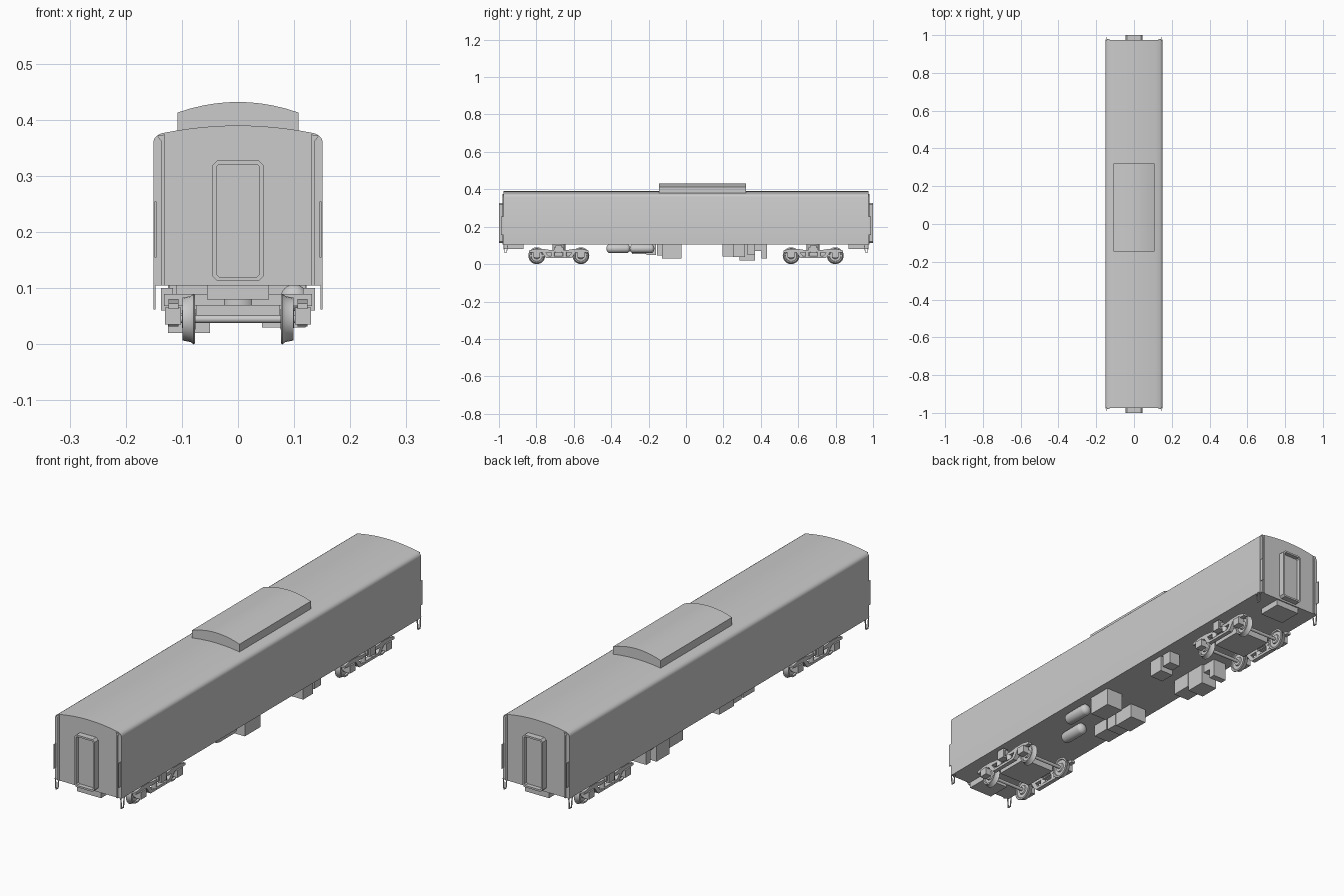
import bpy, bmesh, math
from mathutils import Vector

if "Cube" in bpy.data.objects:
    bpy.data.objects.remove(bpy.data.objects["Cube"])


def finish(name, bm, angle=35):
    bmesh.ops.recalc_face_normals(bm, faces=bm.faces)
    me = bpy.data.meshes.new(name)
    bm.to_mesh(me)
    bm.free()
    me.shade_smooth()
    me.set_sharp_from_angle(angle=math.radians(angle))
    ob = bpy.data.objects.new(name, me)
    bpy.context.collection.objects.link(ob)
    return ob


def prism(name, pts, a, b, axis):
    """Extrude a 2D profile from a to b; 'y' profiles are (x, z), 'x' profiles are (y, z)."""
    bm = bmesh.new()
    place = (lambda p, t: (p[0], t, p[1])) if axis == 'y' else (lambda p, t: (t, p[0], p[1]))
    lo = [bm.verts.new(place(p, a)) for p in pts]
    hi = [bm.verts.new(place(p, b)) for p in pts]
    bm.faces.new(lo)
    bm.faces.new(hi)
    n = len(pts)
    for i in range(n):
        j = (i + 1) % n
        bm.faces.new((lo[i], lo[j], hi[j], hi[i]))
    return finish(name, bm)


def box(name, x0, x1, y0, y1, z0, z1):
    return prism(name, [(x0, z0), (x1, z0), (x1, z1), (x0, z1)], y0, y1, 'y')


def lathe(name, prof, centre, axis, seg=24):
    """Spin (along, radius) points about the x, y or z axis through centre."""
    bm = bmesh.new()
    k = 'xyz'.index(axis)
    rings = []
    for t, r in prof:
        ring = []
        for i in range(seg):
            a = 2 * math.pi * i / seg
            v = [0, 0, 0]
            v[k], v[(k + 1) % 3], v[(k + 2) % 3] = t, r * math.cos(a), r * math.sin(a)
            ring.append(bm.verts.new(Vector(v) + Vector(centre)))
        rings.append(ring)
    for p, q in zip(rings, rings[1:]):
        for i in range(seg):
            j = (i + 1) % seg
            bm.faces.new((p[i], p[j], q[j], q[i]))
    bm.faces.new(rings[0])
    bm.faces.new(rings[-1])
    return finish(name, bm)


def arch(half, z_side, z_top, n):
    """Shallow arc from +half to -half."""
    return [(half * (1 - 2 * i / n), z_top - (z_top - z_side) * (1 - 2 * i / n) ** 2)
            for i in range(n + 1)]


# Body shell with curved roof and rounded eaves
eave = [(0.151, 0.36), (0.149, 0.367), (0.144, 0.372)]
body = [(-0.151, 0.105), (0.151, 0.105)] + eave + arch(0.137, 0.376, 0.39, 12)
body += [(-x, z) for x, z in reversed(eave)]
prism("body_shell", body, -0.975, 0.975, 'y')

# Raised roof unit
prism("roof_unit", [(-0.108, 0.37), (0.108, 0.37)] + arch(0.108, 0.413, 0.432, 10), -0.145, 0.32, 'y')

for s in (-1, 1):
    end = "front" if s < 0 else "back"

    # Gangway frame with a recessed door
    w, zb, zt, c = 0.046, 0.113, 0.328, 0.009
    pts = [(-w + c, zb), (w - c, zb), (w, zb + c), (w, zt - c),
           (w - c, zt), (-w + c, zt), (-w, zt - c), (-w, zb + c)]
    gang = prism(end + "_gangway", pts, s * 0.97, s * 1.0, 'y')
    bm = bmesh.new()
    bm.from_mesh(gang.data)
    outer = max(bm.faces, key=lambda f: s * f.calc_center_median().y)
    bmesh.ops.inset_region(bm, faces=[outer], thickness=0.008)
    rim = bmesh.ops.extrude_face_region(bm, geom=[outer])
    moved = [g for g in rim["geom"] if isinstance(g, bmesh.types.BMVert)]
    bmesh.ops.translate(bm, verts=moved, vec=(0, -s * 0.018, 0))
    if outer.is_valid:
        bmesh.ops.delete(bm, geom=[outer], context='FACES_ONLY')
    bm.to_mesh(gang.data)
    bm.free()
    gang.data.set_sharp_from_angle(angle=math.radians(30))

    # Coupler pocket
    ys = sorted((s * 0.87, s * 0.97))
    box(end + "_coupler_pocket", -0.055, 0.055, *ys, 0.08, 0.107)

    for m in (-1, 1):
        side = end + ("_left" if m < 0 else "_right")
        # Corner post, handrail plate and step stirrup
        post = [(m * 0.13, 0.105), (m * 0.137, 0.105), (m * 0.137, 0.362),
                (m * 0.144, 0.372), (m * 0.13, 0.374)]
        prism(side + "_corner_post", post, s * 0.97, s * 0.98, 'y')
        xs = sorted((m * 0.1455, m * 0.1485))
        box(side + "_handrail", *xs, *sorted((s * 0.965, s * 0.99)), 0.155, 0.255)
        u = [(0.951, 0.11), (0.957, 0.062), (0.973, 0.062), (0.977, 0.11),
             (0.974, 0.11), (0.970, 0.066), (0.960, 0.066), (0.954, 0.11)]
        prism(side + "_step", [(s * y, z) for y, z in u], m * 0.147, m * 0.151, 'x')

    # Bogie: bolster, pivot, wheels and side frames
    cy = s * 0.68
    box(end + "_bogie_bolster", -0.075, 0.075, cy - 0.075, cy + 0.075, 0.045, 0.07)
    box(end + "_bogie_crossbeam", -0.132, 0.132, cy - 0.025, cy + 0.025, 0.068, 0.09)
    lathe(end + "_bogie_pivot", [(0, 0.035), (0.04, 0.035)], (0, cy, 0.07), 'z')
    for d in (-0.118, 0.118):
        lathe(end + "_axle", [(-0.115, 0.007), (0.115, 0.007)], (0, cy + d, 0.045), 'x', 12)
        for m in (-1, 1):
            wheel = [(0.076, 0.012), (0.076, 0.018), (0.081, 0.02), (0.081, 0.034), (0.077, 0.036),
                     (0.077, 0.043), (0.079, 0.045), (0.082, 0.043), (0.084, 0.041), (0.099, 0.038),
                     (0.099, 0.032), (0.093, 0.03), (0.093, 0.018), (0.1, 0.016), (0.1, 0.01)]
            lathe(end + "_wheel", [(m * t, r) for t, r in wheel], (0, cy + d, 0.045), 'x')
            y0 = cy + d
            box(end + "_axle_box", *sorted((m * 0.102, m * 0.13)), y0 - 0.018, y0 + 0.018, 0.035, 0.066)
    for m in (-1, 1):
        # Side frame stepped down in the middle
        half = [(0.0, 0.076), (0.05, 0.076), (0.08, 0.081), (0.125, 0.081), (0.16, 0.073),
                (0.16, 0.063), (0.09, 0.063), (0.075, 0.04), (0.065, 0.032), (0.0, 0.032)]
        low = [(0.0, 0.043), (0.055, 0.043), (0.07, 0.063), (0.0, 0.063)]
        beam = half[:7] + [(0.0, 0.063)]
        sill = [half[6], half[7], half[8], half[9], low[0], low[1], low[2]]
        for nm, shape in (("side_beam", beam), ("equaliser", sill)):
            for k in (-1, 1):
                prism(end + "_" + nm, [(cy + k * y, z) for y, z in shape], m * 0.106, m * 0.124, 'x')
        for k in (-1, 1):
            lathe(end + "_spring", [(0, 0.011), (0.025, 0.011)], (m * 0.117, cy + k * 0.032, 0.041), 'z', 12)
        xs = sorted((m * 0.116, m * 0.137))
        box(end + "_bolster_end", *xs, cy - 0.018, cy + 0.018, 0.06, 0.1)

# Underfloor air tanks with rounded ends
for i, (x, y, half) in enumerate(((0.1, -0.235, 0.066), (0.014, -0.362, 0.064))):
    r, e = 0.024, 0.018
    cap = [(half - e + e * math.sin(a), r * max(math.cos(a), 0.05))
           for a in (j * math.pi / 8 for j in range(5))]
    prof = [(-t, q) for t, q in reversed(cap)] + cap
    lathe("air_tank_%d" % (i + 1), prof, (x, y, 0.083), 'y')

# Underfloor equipment boxes: x0, x1, y0, y1, bottom
boxes = [(0.043, 0.12, -0.127, -0.025, 0.03),
         (0.06, 0.122, 0.25, 0.315, 0.038),
         (0.07, 0.12, 0.325, 0.37, 0.052),
         (-0.11, -0.035, -0.29, -0.215, 0.055),
         (-0.105, -0.035, -0.21, -0.16, 0.05),
         (-0.11, -0.035, -0.155, -0.06, 0.045),
         (-0.122, -0.05, 0.195, 0.28, 0.042),
         (-0.125, -0.05, 0.285, 0.37, 0.02),
         (-0.122, -0.06, 0.405, 0.433, 0.03),
         (-0.11, -0.06, 0.37, 0.405, 0.07)]
for i, (x0, x1, y0, y1, z) in enumerate(boxes):
    box("equipment_box_%d" % (i + 1), x0, x1, y0, y1, z, 0.107)
